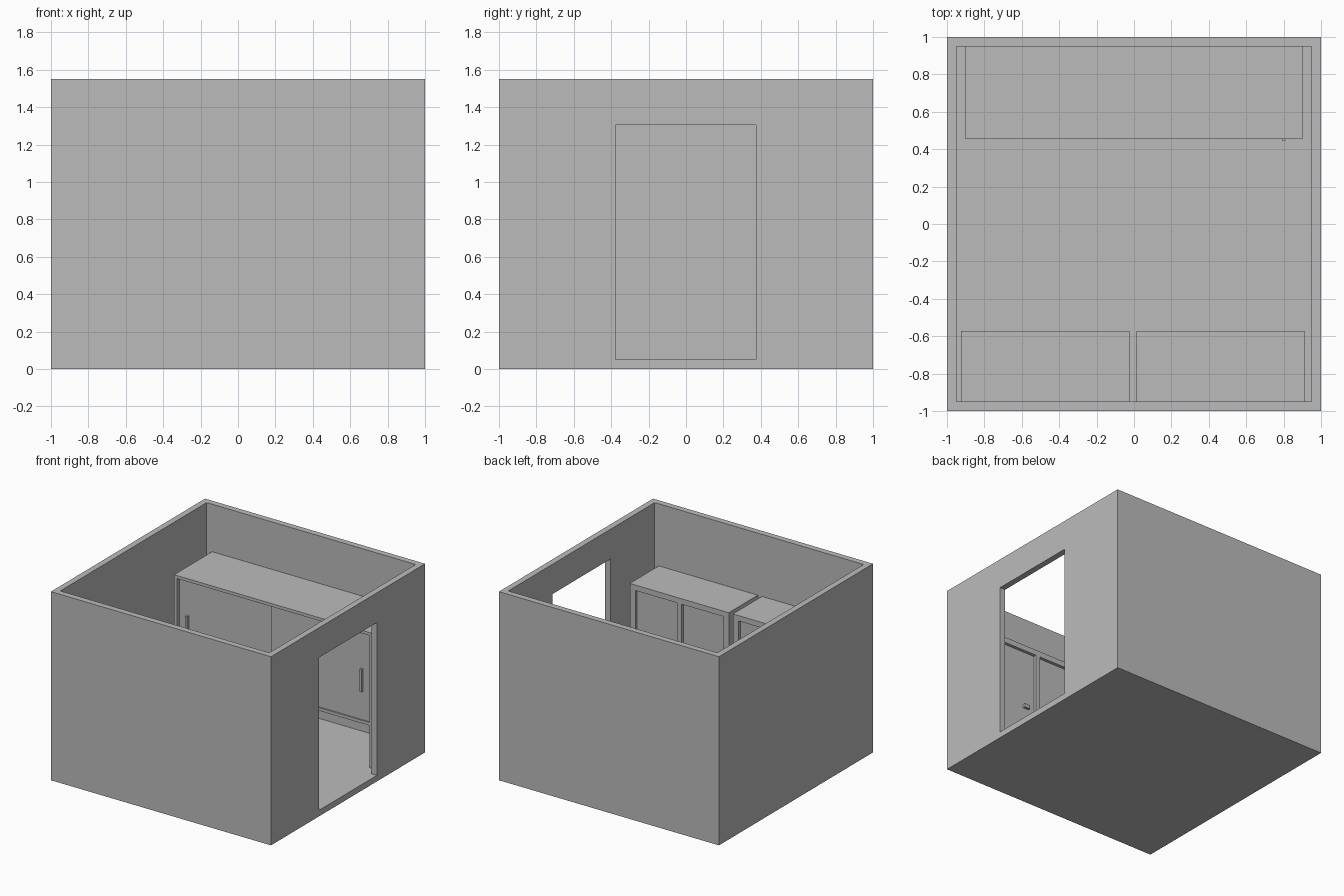
import bpy

if "Cube" in bpy.data.objects:
    bpy.data.objects.remove(bpy.data.objects["Cube"])

grey = bpy.data.materials.new("plain_grey")
grey.diffuse_color = (0.5, 0.5, 0.5, 1)
grey.use_nodes = True
grey.node_tree.nodes["Principled BSDF"].inputs["Base Color"].default_value = grey.diffuse_color


def box(name, x, y, z):
    """Box from (min, max) pairs along each axis."""
    corners = [(a, b, c) for c in z for b in y for a in x]
    faces = [(0, 2, 3, 1), (4, 5, 7, 6), (0, 1, 5, 4),
             (2, 6, 7, 3), (0, 4, 6, 2), (1, 3, 7, 5)]
    mesh = bpy.data.meshes.new(name)
    mesh.from_pydata(corners, [], faces)
    mesh.materials.append(grey)
    ob = bpy.data.objects.new(name, mesh)
    bpy.context.collection.objects.link(ob)
    return ob


def cut(target, cutter):
    """Subtract the cutter and remove it."""
    mod = target.modifiers.new("cut", 'BOOLEAN')
    mod.operation = 'DIFFERENCE'
    mod.solver = 'EXACT'
    mod.object = cutter
    bpy.context.view_layer.objects.active = target
    bpy.ops.object.modifier_apply(modifier=mod.name)
    bpy.data.objects.remove(cutter)


# Room shell: floor and four walls, doorway in the right wall
F = 0.05
room = box("room_shell", (-1, 1), (-1, 1), (0, 1.55))
cut(room, box("room_cutter", (-0.95, 0.95), (-0.95, 0.95), (F, 1.7)))
cut(room, box("doorway_cutter", (0.9, 1.1), (-0.378, 0.375), (F, 1.305)))

# Wardrobe on the back wall: raised body on full-height side panels
T = 0.025
front, back, top, low = 0.455, 0.95, 1.16, 0.395
for side, x in (("left", -0.9), ("right", 0.9 - T)):
    box("wardrobe_side_" + side, (x, x + T), (front, back), (F, top))
inner = (-0.9 + T, 0.9 - T)
box("wardrobe_top", inner, (front, back), (top - T, top))
box("wardrobe_bottom", inner, (front, back), (low, low + T))

# Sliding doors, the left one running behind the right one, with bar handles
for side, x, y, hx in (("left", (inner[0], 0.025), 0.49, -0.8),
                       ("right", (-0.025, inner[1]), 0.468, 0.8)):
    box("wardrobe_door_" + side, x, (y, y + 0.02), (low + T, top - T))
    box("wardrobe_handle_" + side, (hx - 0.01, hx + 0.01), (y - 0.022, y), (0.655, 0.84))

# Two cupboards on the front wall, each a frame with two recessed doors
Y0, Y1, H = -0.95, -0.573, 1.04
for name, x0 in (("left", -0.925), ("right", 0.0125)):
    x1, mid = x0 + 0.9, x0 + 0.45
    n = name + "_cupboard_"
    box(n + "side_a", (x0, x0 + 0.05), (Y0, Y1), (F, H))
    box(n + "side_b", (x1 - 0.05, x1), (Y0, Y1), (F, H))
    box(n + "divider", (mid - 0.02, mid + 0.02), (Y0, Y1), (F + 0.045, H - 0.045))
    box(n + "top", (x0 + 0.05, x1 - 0.05), (Y0, Y1), (H - 0.045, H))
    box(n + "base", (x0 + 0.05, x1 - 0.05), (Y0, Y1), (F, F + 0.045))
    for s in (-1, 1):
        door = sorted((mid + s * 0.02, mid + s * 0.4))
        box(n + "door", door, (Y1 - 0.045, Y1 - 0.025), (F + 0.045, H - 0.045))
        knob = mid + s * 0.1
        box(n + "knob", (knob - 0.025, knob + 0.025), (Y1 - 0.025, Y1 - 0.003), (0.51, 0.54))
